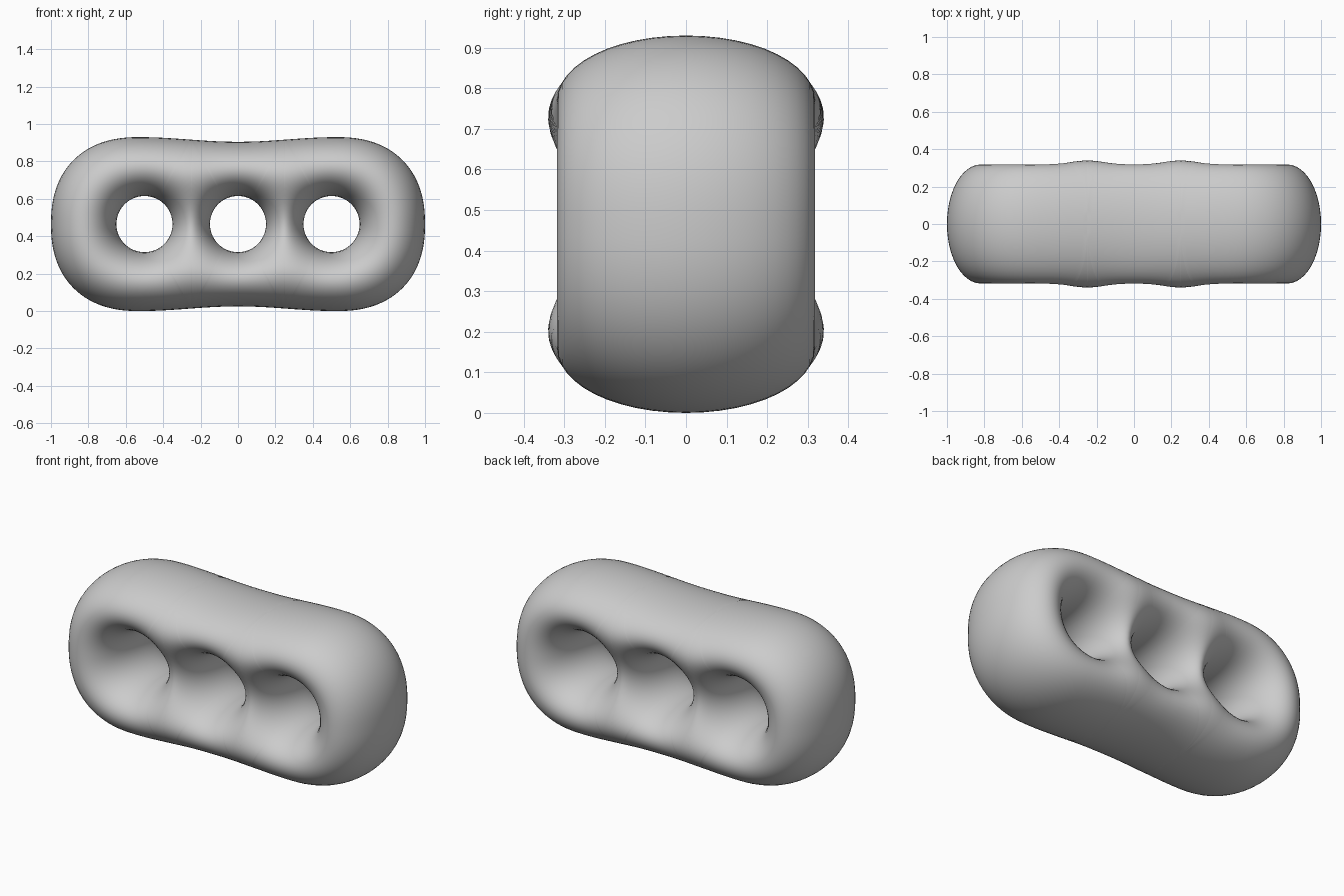
import bpy, bmesh, math

if "Cube" in bpy.data.objects:
    bpy.data.objects.remove(bpy.data.objects["Cube"])

HOLE_R, PITCH, MID = 0.15, 0.5, 0.25      # hole radius, spacing, line between holes
CX, AX, BZ, N = 0.53, 0.47, 0.465, 2.3    # rounded end: centre, half sizes, exponent
STEPS = 24                                # rings between a hole and the rim


def half_height(x):
    """Half height of the outline, slightly waisted in the middle."""
    x = min(abs(x), CX)
    return 0.4525 - 0.0125 * math.cos(math.pi * x / CX)


def half_depth(x, z):
    """Half thickness: a rounded tube section between the rim and the holes."""
    x, z = abs(x), abs(z)
    u, v = max(x - CX, 0) / AX, z / half_height(x)
    q = (u ** N + v ** N) ** (1 / N)
    rho = math.hypot(max(x - CX, 0), z) / q if q > 1e-6 else half_height(x)
    e = 0.3
    d_rim = rho * (math.sqrt(1 + e * e) - math.sqrt(q * q + e * e))
    dists = [math.hypot(x - c, z) - HOLE_R for c in (-PITCH, 0, PITCH)]
    if d_rim < 1e-9 or min(dists) < 1e-9:
        return 0.0
    d_hole = sum(d ** -3 for d in dists) ** (-1 / 3)
    # slight swelling where the bars between holes join the frame
    bump = math.exp(-((x - MID) ** 2 + (z - 0.25) ** 2) / (2 * 0.09 ** 2))
    return (0.318 + 0.022 * bump) * 2 * math.sqrt(d_rim * d_hole) / (d_rim + d_hole)


def mid_line(sign):
    """Points down the line between two holes, dense near the rim."""
    h = half_height(MID)
    return [(sign * MID, h * math.cos(math.pi * k / 36)) for k in range(37)]


def centre_loop():
    top = [(-MID + 2 * MID * k / 20, half_height(-MID + 2 * MID * k / 20)) for k in range(1, 20)]
    right = mid_line(1)
    left = mid_line(-1)[::-1]
    return top + right + [(x, -z) for x, z in reversed(top)] + left


def end_loop():
    flat = [MID + (CX - MID) * k / 12 for k in range(1, 12)]
    top = [(x, half_height(x)) for x in flat]
    arc = []
    for k in range(29):
        a = math.pi / 2 * (1 - k / 28)
        arc.append((CX + AX * max(math.cos(a), 0) ** (2 / N),
                    BZ * max(math.sin(a), 0) ** (2 / N)))
    half = top + arc
    return half + [(x, -z) for x, z in reversed(half[:-1])] + mid_line(1)[::-1]


def add_cell(bm, loop, cx, flip_x, side):
    """Fill one cell between a hole and its surrounding loop."""
    grid = []
    for bx, bz in loop:
        length = math.hypot(bx - cx, bz)
        ax, az = cx + HOLE_R * (bx - cx) / length, HOLE_R * bz / length
        row = []
        for j in range(STEPS + 1):
            t = (1 - math.cos(math.pi * j / STEPS)) / 2
            x, z = ax + (bx - ax) * t, az + (bz - az) * t
            row.append(bm.verts.new((flip_x * x, side * half_depth(x, z), z + BZ)))
        grid.append(row)
    for i in range(len(grid)):
        a, b = grid[i], grid[(i + 1) % len(grid)]
        for j in range(STEPS):
            bm.faces.new((a[j], a[j + 1], b[j + 1], b[j]))


# Front and back shells, one cell per hole, welded at rim and holes
bm = bmesh.new()
for side in (-1, 1):
    add_cell(bm, centre_loop(), 0, 1, side)
    for flip_x in (-1, 1):
        add_cell(bm, end_loop(), PITCH, flip_x, side)
bmesh.ops.remove_doubles(bm, verts=bm.verts[:], dist=1e-5)
bmesh.ops.recalc_face_normals(bm, faces=bm.faces[:])
for f in bm.faces:
    f.smooth = True

mesh = bpy.data.meshes.new("three_hole_block")
bm.to_mesh(mesh)
bm.free()

grey = bpy.data.materials.new("light grey")
grey.diffuse_color = (0.6, 0.6, 0.6, 1)
grey.use_nodes = True
grey.node_tree.nodes["Principled BSDF"].inputs["Base Color"].default_value = grey.diffuse_color
mesh.materials.append(grey)

block = bpy.data.objects.new("three_hole_block", mesh)
bpy.context.collection.objects.link(block)
